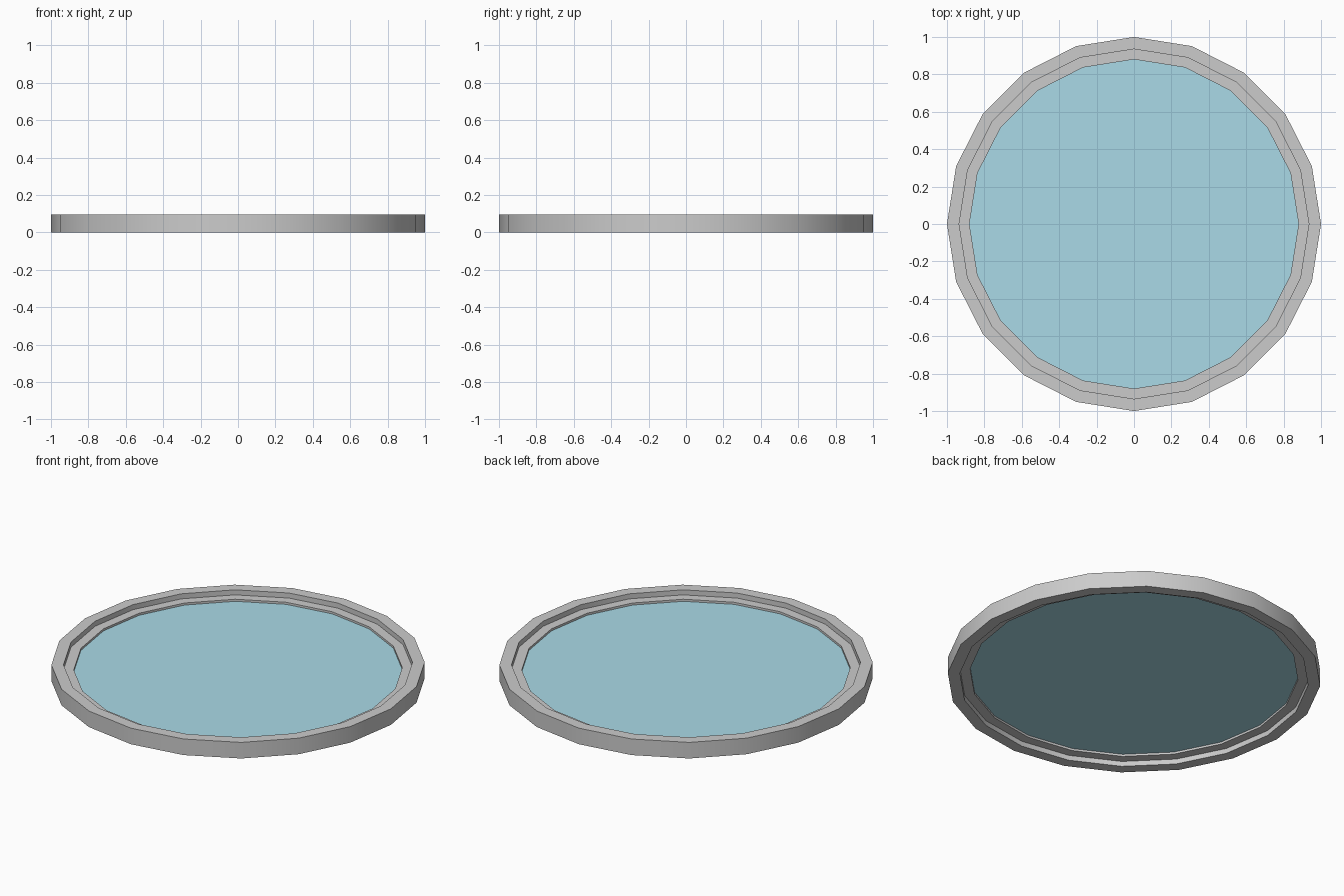
import bpy, bmesh
from math import cos, sin, tau, radians

if "Cube" in bpy.data.objects:
    bpy.data.objects.remove(bpy.data.objects["Cube"])

SIDES = 20


def finish(name, bm):
    bmesh.ops.recalc_face_normals(bm, faces=bm.faces)
    mesh = bpy.data.meshes.new(name)
    bm.to_mesh(mesh)
    bm.free()
    obj = bpy.data.objects.new(name, mesh)
    bpy.context.collection.objects.link(obj)
    bpy.ops.object.select_all(action='DESELECT')
    obj.select_set(True)
    bpy.context.view_layer.objects.active = obj
    bpy.ops.object.shade_smooth_by_angle(angle=radians(30))
    return obj


def lathe(name, profile):
    """Sweep a closed (radius, z) profile around the z axis."""
    bm = bmesh.new()
    rings = [[bm.verts.new((r * cos(i * tau / SIDES), r * sin(i * tau / SIDES), z))
              for r, z in profile] for i in range(SIDES)]
    n = len(profile)
    for i in range(SIDES):
        a, b = rings[i], rings[(i + 1) % SIDES]
        for j in range(n):
            k = (j + 1) % n
            bm.faces.new((a[j], b[j], b[k], a[k]))
    return finish(name, bm)


# Outer frame with a thinner inner lip, as one stepped profile
lathe("window_frame", [(1, 0), (1, 0.095), (0.935, 0.095), (0.935, 0.065),
                       (0.88, 0.065), (0.88, 0.03), (0.935, 0.03), (0.935, 0)])

# Glass pane seated inside the lip
bm = bmesh.new()
for z in (0.0425, 0.0525):
    bm.faces.new([bm.verts.new((0.88 * cos(i * tau / SIDES), 0.88 * sin(i * tau / SIDES), z))
                  for i in range(SIDES)])
bm.faces.ensure_lookup_table()
bm.faces[0].normal_flip()
pane = bpy.data.meshes.new("glass_pane")
bm.normal_update()
bm.to_mesh(pane)
bm.free()
glass = bpy.data.objects.new("glass_pane", pane)
bpy.context.collection.objects.link(glass)
mat = bpy.data.materials.new("blue_glass")
mat.diffuse_color = (0.4, 0.7, 0.8, 1)
mat.use_nodes = True
mat.node_tree.nodes["Principled BSDF"].inputs["Base Color"].default_value = mat.diffuse_color
pane.materials.append(mat)
